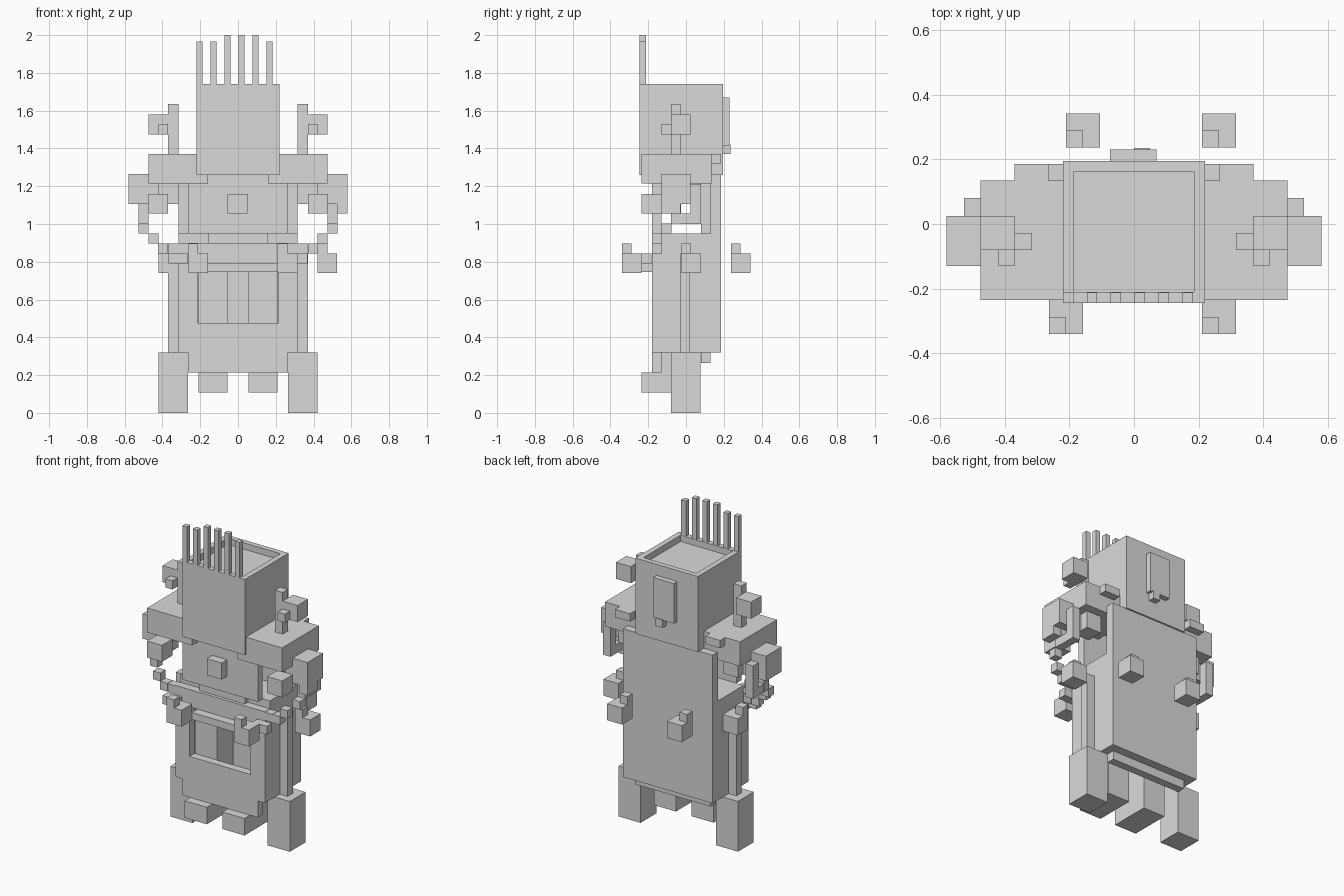
import bpy, bmesh

if "Cube" in bpy.data.objects:
    bpy.data.objects.remove(bpy.data.objects["Cube"])

gray = bpy.data.materials.new("plain_gray")
gray.diffuse_color = (0.7, 0.7, 0.7, 1)
gray.use_nodes = True
gray.node_tree.nodes["Principled BSDF"].inputs["Base Color"].default_value = gray.diffuse_color


def finish(bm, name):
    bmesh.ops.recalc_face_normals(bm, faces=bm.faces)
    me = bpy.data.meshes.new(name)
    bm.to_mesh(me)
    bm.free()
    me.materials.append(gray)
    ob = bpy.data.objects.new(name, me)
    bpy.context.collection.objects.link(ob)
    return ob


def add_box(bm, x0, x1, y0, y1, z0, z1):
    vs = bmesh.ops.create_cube(bm, size=1)["verts"]
    for v in vs:
        v.co.x = x1 if v.co.x > 0 else x0
        v.co.y = y1 if v.co.y > 0 else y0
        v.co.z = z1 if v.co.z > 0 else z0


def boxes(name, *dims, mirror=False):
    """One object from several boxes, optionally repeated across x = 0."""
    bm = bmesh.new()
    for d in dims:
        add_box(bm, *d)
        if mirror:
            add_box(bm, -d[1], -d[0], *d[2:])
    return finish(bm, name)


# Head: box with a recessed top inside a thin rim
bm = bmesh.new()
add_box(bm, -.22, .22, -.245, .195, 1.26, 1.74)
top = max(bm.faces, key=lambda f: f.calc_center_median().z)
ext = bmesh.ops.extrude_discrete_faces(bm, faces=[top])["faces"]
for v in ext[0].verts:
    v.co.x *= .185 / .22
    v.co.y = -.21 if v.co.y < 0 else .162
floor = bmesh.ops.extrude_discrete_faces(bm, faces=ext)["faces"]
for v in floor[0].verts:
    v.co.z -= .04
finish(bm, "head")

# Crown spikes along the front rim
bm = bmesh.new()
for i in range(6):
    x = -.22 + i * .074
    add_box(bm, x, x + .032, -.245, -.212, 1.735, 2.0 if 2 <= i <= 4 else 1.965)
finish(bm, "crown_spikes")

# Plate at the back of the head with a small tab
boxes("head_back_plate", (-.075, .07, .19, .23, 1.415, 1.67),
      (0, .05, .19, .235, 1.37, 1.42))

# Shoulders and the small ledges behind them
boxes("shoulders", (.16, .475, -.235, .135, 1.215, 1.37),
      (.265, .37, .13, .185, 1.32, 1.37), mirror=True)

# Antenna posts with floating cubes above the shoulders
boxes("shoulder_antennas", (.315, .37, -.08, -.028, 1.37, 1.635),
      (.37, .475, -.08, .025, 1.475, 1.58),
      (.37, .42, -.13, -.08, 1.475, 1.53), mirror=True)

# Arms hanging under the shoulders, with bracelet blocks
boxes("arms", (.42, .58, -.13, .025, 1.107, 1.265), mirror=True)
boxes("right_arm_step", (.525, .58, -.13, -.03, 1.055, 1.107))
boxes("under_shoulders", (.315, .42, -.03, .08, 1.107, 1.215), mirror=True)
boxes("bracelets", (.475, .527, .025, .08, 1.0, 1.21),
      (.475, .527, -.03, .025, 1.0, 1.055), mirror=True)
boxes("front_cubes", (.37, .475, -.235, -.13, 1.055, 1.16), mirror=True)
boxes("chest_button", (-.055, .05, -.235, -.18, 1.055, 1.16))

# Chest panel, back plate and inner back layer
boxes("chest_panel", (-.265, .265, -.18, -.13, .95, 1.265))
boxes("back_plate", (-.315, .315, .13, .185, .32, 1.262))
boxes("inner_back", (-.265, .265, .08, .13, .265, 1.215))

# Front panel framing a rectangular opening
boxes("front_panel", (-.315, -.215, -.18, -.13, .32, .9),
      (.215, .315, -.18, -.13, .32, .9),
      (-.215, .215, -.18, -.13, .32, .475),
      (-.265, .265, -.18, -.13, .215, .32),
      (-.215, .215, -.18, -.13, .79, .9))

# Body sides, waist top and side rails
boxes("body_sides", (.265, .315, -.13, .13, .32, .95), mirror=True)
boxes("waist_top", (-.265, .265, -.13, .08, .9, .95))
boxes("waist_band", (-.16, .16, -.16, -.13, .9, .95))
boxes("side_rails", (.315, .37, -.03, .022, .32, .845), mirror=True)

# Inner legs with feet, and outer legs
boxes("inner_legs", (.055, .21, -.13, .022, .107, .745),
      (.055, .21, -.235, -.13, .107, .215), mirror=True)
boxes("outer_legs", (.265, .42, -.08, .078, 0, .32), mirror=True)

# Stepped chains of little cubes from the arms down to the waist
bm = bmesh.new()
u = .0525
chain = [(.475, -.08, 1.055), (.475, -.08, 1.002), (.475, -.13, .95),
         (.42, -.18, .897), (.37, -.18, .845), (.315, -.18, .845),
         (.315, -.235, .79), (.265, -.235, .79)]
for x, y, z in chain:
    add_box(bm, x, x + u, y, y + u, z, z + u)
    add_box(bm, -x - u, -x, y, y + u, z, z + u)
finish(bm, "chain_cubes")
boxes("waist_chain", (-.16, .21, -.235, -.18, .745, .79))

# Floating charms: a cube with a smaller cube on one corner
bm = bmesh.new()
for x, y in [(-.263, -.34), (.21, -.34), (-.21, .237),
             (.21, .237), (.42, -.025), (-.42, -.025)]:
    add_box(bm, x, x + .105, y, y + .105, .74, .845)
    add_box(bm, x, x + u, y, y + u, .845, .897)
finish(bm, "hanging_charms")
